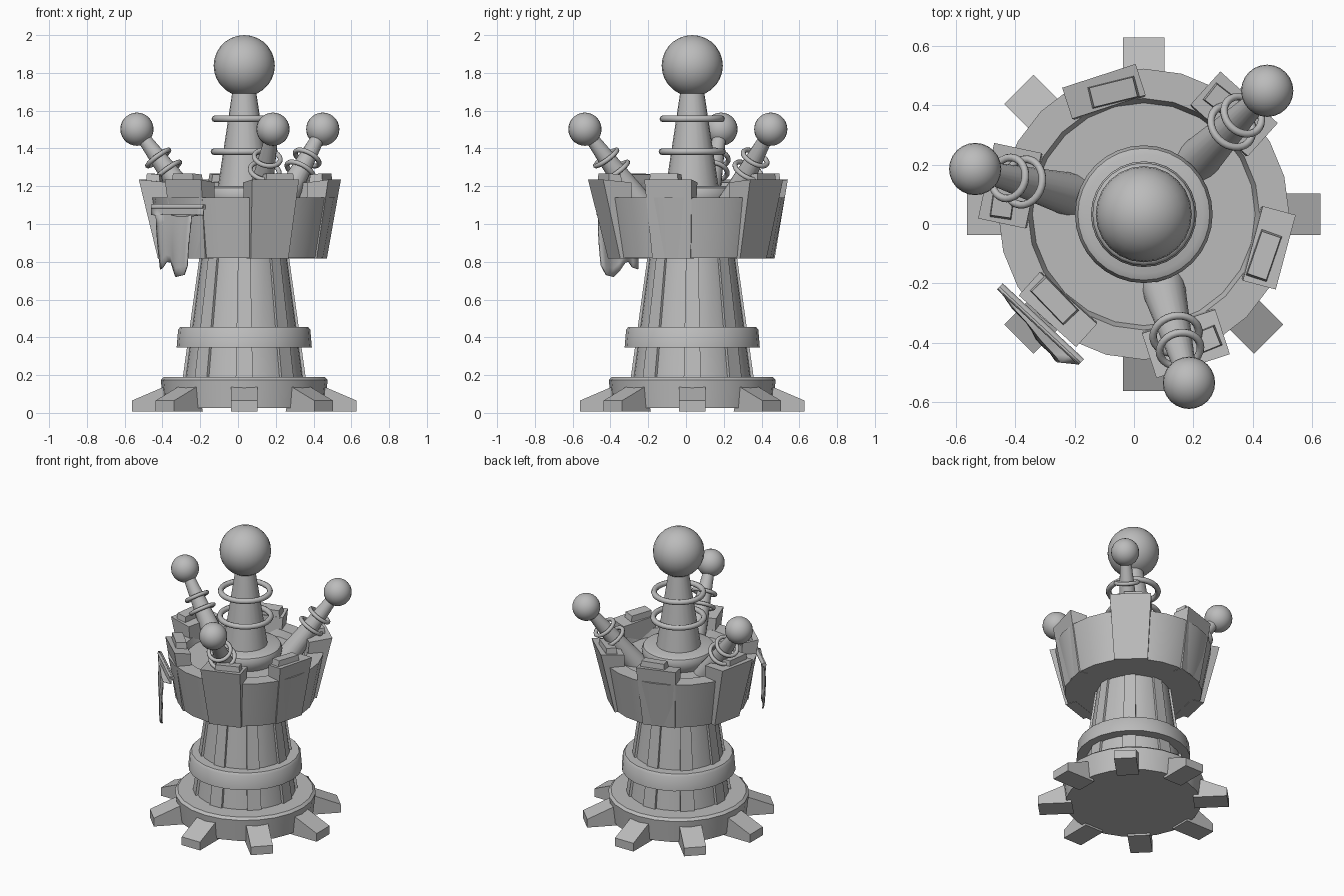
import bpy, bmesh, math
from mathutils import Vector, Matrix

if "Cube" in bpy.data.objects:
    bpy.data.objects.remove(bpy.data.objects["Cube"])

stone = bpy.data.materials.new("grey_stone")
stone.diffuse_color = (0.5, 0.5, 0.5, 1)
stone.use_nodes = True
stone.node_tree.nodes["Principled BSDF"].inputs["Base Color"].default_value = stone.diffuse_color
CX, CY = 0.033, 0.033          # tower axis


def finish(ob, smooth=35):
    ob.data.materials.clear()
    ob.data.materials.append(stone)
    bpy.ops.object.select_all(action='DESELECT')
    ob.select_set(True)
    bpy.context.view_layer.objects.active = ob
    if smooth:
        bpy.ops.object.shade_smooth_by_angle(angle=math.radians(smooth))
    return ob


def from_bmesh(name, bm, smooth=35):
    bmesh.ops.recalc_face_normals(bm, faces=bm.faces)
    me = bpy.data.meshes.new(name)
    bm.to_mesh(me)
    bm.free()
    ob = bpy.data.objects.new(name, me)
    bpy.context.collection.objects.link(ob)
    return finish(ob, smooth)


def lathe(name, profile, sides):
    """Revolve (radius, z) points about the tower axis."""
    bm = bmesh.new()
    vs = [bm.verts.new((r, 0, z)) for r, z in profile]
    es = [bm.edges.new(p) for p in zip(vs, vs[1:])]
    bmesh.ops.spin(bm, geom=vs + es, axis=(0, 0, 1), cent=(0, 0, 0),
                   angle=math.tau, steps=sides)
    bmesh.ops.remove_doubles(bm, verts=bm.verts, dist=1e-4)
    bmesh.ops.translate(bm, verts=bm.verts, vec=(CX, CY, 0))
    return from_bmesh(name, bm)


def radial_block(name, side, half_low, half_top, deg):
    """Block with a side outline of four (radius, z) points: inner bottom,
    outer bottom, outer top, inner top; turned to an angle about the axis."""
    bm = bmesh.new()
    halves = (half_low, half_low, half_top, half_top)
    a, b = ([bm.verts.new((r, s * h, z)) for (r, z), h in zip(side, halves)]
            for s in (-1, 1))
    bm.faces.new(a)
    bm.faces.new(b[::-1])
    for i in range(4):
        j = (i + 1) % 4
        bm.faces.new((a[i], b[i], b[j], a[j]))
    bmesh.ops.transform(bm, verts=bm.verts, matrix=Matrix.Translation((CX, CY, 0))
                        @ Matrix.Rotation(math.radians(deg), 4, 'Z'))
    return from_bmesh(name, bm, 0)


def ball(name, pos, r):
    bpy.ops.mesh.primitive_uv_sphere_add(segments=24, ring_count=14, radius=r, location=pos)
    bpy.context.object.name = name
    finish(bpy.context.object)


def ring(name, pos, axis, major, minor):
    bpy.ops.mesh.primitive_torus_add(major_segments=28, minor_segments=8, location=pos,
                                     major_radius=major, minor_radius=minor,
                                     rotation=Vector(axis).to_track_quat('Z', 'Y').to_euler())
    bpy.context.object.name = name
    finish(bpy.context.object, 60)


def shaft(name, a, b, r1, r2):
    d = b - a
    bpy.ops.mesh.primitive_cone_add(vertices=20, radius1=r1, radius2=r2, depth=d.length,
                                    location=(a + b) / 2,
                                    rotation=d.to_track_quat('Z', 'Y').to_euler())
    bpy.context.object.name = name
    finish(bpy.context.object)


# Foot, tower body and band
lathe("foot", [(0, .025), (.425, .025), (.442, .175), (.425, .19), (0, .19)], 24)
lathe("tower_body", [(0, .18), (.316, .18), (.228, .83), (0, .83)], 24)
lathe("tower_band", [(.26, .345), (.358, .345), (.35, .44), (.338, .455), (.25, .455)], 24)

# Foot blocks and tower ribs, eight each
for k in range(8):
    radial_block("foot_block", [(.38, .008), (.595, .008), (.595, .065), (.42, .14)],
                 .07, .07, 45 * k)
    radial_block("tower_rib", [(.25, .19), (.325, .19), (.237, .825), (.16, .825)],
                 .045, .033, 45 * k)

# Hollow parapet
lathe("parapet_wall", [(0, .82), (.43, .82), (.49, 1.14), (.39, 1.14), (.375, 1.095), (0, 1.095)],
      24)

# Uneven merlons, each with a raised cap stone: angle, foot radius, top radius
merlons = ((-15, .425, .495), (48, .435, .53), (108, .425, .49),
           (168, .445, .543), (228, .425, .485), (288, .435, .538))
for k, (az, low, top) in enumerate(merlons):
    radial_block("merlon", [(.36, .818), (low, .818), (top, 1.235), (.38, 1.22)],
                 .105, .13, az)
    radial_block("cap_stone", [(top - .105, 1.2), (top - .028, 1.2),
                               (top - .033, 1.268), (top - .1, 1.262)],
                 .085, .075, az + (4 if k % 2 else -4))

# Central spire
lathe("spire_collar", [(0, 1.08), (.2, 1.08), (.226, 1.125), (.232, 1.165), (.222, 1.19),
                       (.2, 1.2), (0, 1.2)], 32)
shaft("spire_shaft", Vector((CX, CY, 1.18)), Vector((CX, CY, 1.72)), .142, .06)
ball("spire_ball", (CX, CY, 1.838), .162)
for z, major in ((1.383, .16), (1.557, .155)):
    ring("spire_ring", (CX, CY, z), (0, 0, 1), major, .018)

# Three leaning side spires
for deg in (165, 45, -75):
    out = Vector((math.cos(math.radians(deg)), math.sin(math.radians(deg)), 0))
    base = Vector((CX, CY, 1.06)) + out * .25
    tip = Vector((CX, CY, 1.502)) + out * .588
    shaft("side_spire_shaft", base, tip, .075, .03)
    ball("side_spire_ball", tip, .088)
    for t, major in ((.5, .078), (.655, .07)):
        ring("side_spire_ring", base.lerp(tip, t), tip - base, major, .013)

# Banner bar and ragged cloth hung on the front left merlon
left, right = Vector((-.452, -.21, 1.09)), Vector((-.178, -.465, 1.09))
shaft("banner_bar", left, right, .014, .014)
along = (right - left).normalized()
outward = Vector((along.y, -along.x, 0))
low_left, low_right = Vector((-.413, -.255, 0)), Vector((-.275, -.455, 0))
hem = [.76, .77, .80, .795, .75, .72, .725, .73, .78]
heights = (0, .08, .16, .17, .3, .45, .6, .75, .88, 1)
bm = bmesh.new()
grid = []
for t in heights:
    line = []
    for i, low in enumerate(hem):
        u = i / (len(hem) - 1)
        wide = left.lerp(right, u)
        thin = low_left.lerp(low_right, u)
        blend = 0 if t <= .16 else .55 + .45 * t      # broad header, narrower cloth
        p = wide.lerp(thin, blend)
        p += outward * (.01 * (1 - t) + .008 * math.sin(t * math.pi)
                        + .008 * t * math.sin(u * 12))
        p.z = 1.105 + (low - 1.105) * t if t > .16 else 1.105 - .35 * t
        line.append(bm.verts.new(p))
    grid.append(line)
for r0, r1 in zip(grid, grid[1:]):
    for i in range(len(hem) - 1):
        bm.faces.new((r0[i], r0[i + 1], r1[i + 1], r1[i]))
cloth = from_bmesh("banner_cloth", bm, 60)
cloth.modifiers.new("thickness", 'SOLIDIFY').thickness = .008
